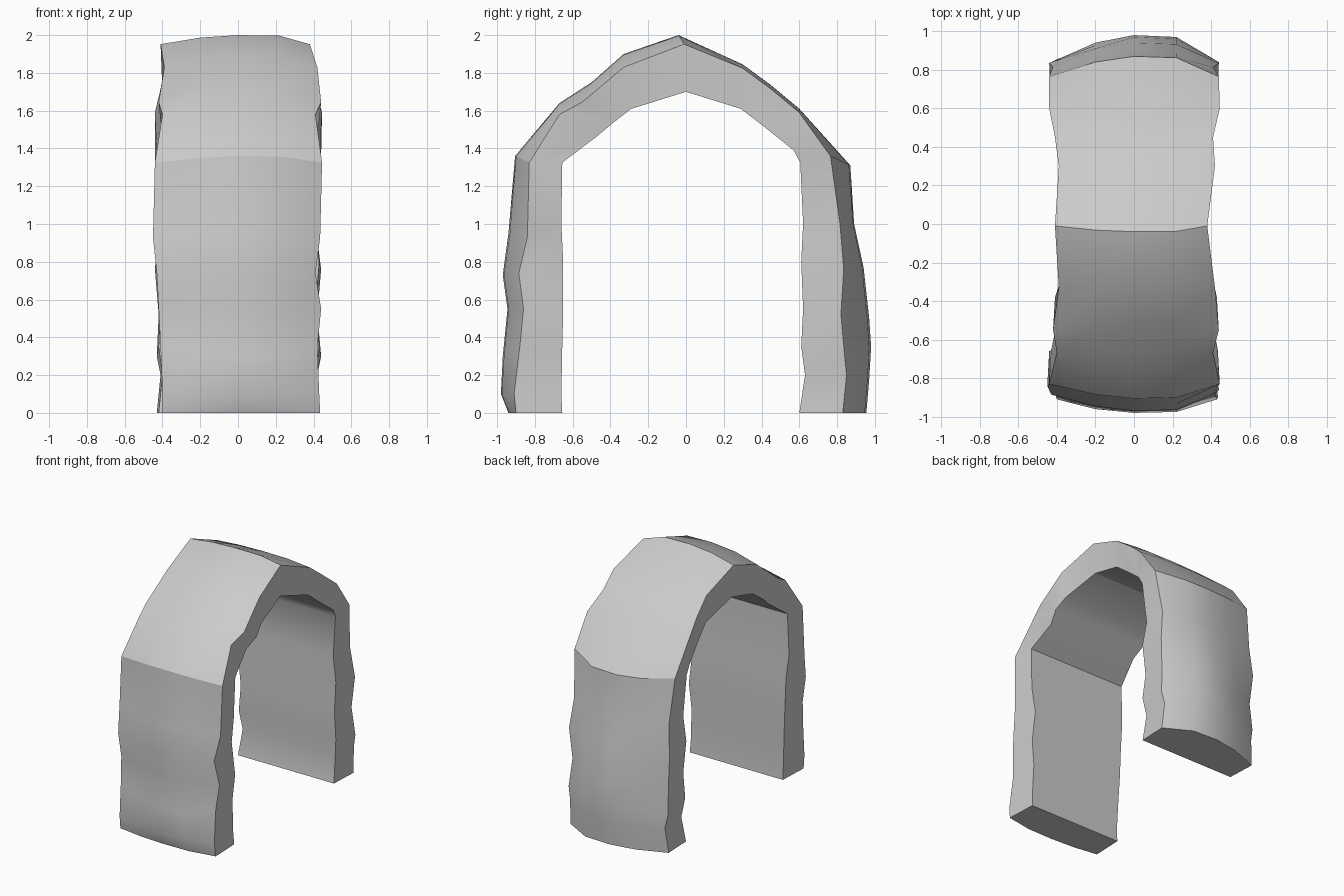
import bpy, bmesh
from mathutils import Vector

# Stations from front foot over the crown to back foot:
# (crown-line y, z, side-edge y, z, inner y, z)
STATIONS = [
    (-.94, 0, -.90, 0, -.655, 0),
    (-.98, .10, -.91, .10, -.66, .10),
    (-.97, .30, -.88, .35, -.655, .35),
    (-.945, .55, -.86, .55, -.65, .55),
    (-.97, .73, -.885, .74, -.65, .80),
    (-.94, .95, -.84, .93, -.66, 1.0),
    (-.905, 1.36, -.83, 1.325, -.655, 1.325),
    (-.67, 1.64, -.67, 1.58, -.47, 1.465),
    (-.50, 1.75, -.55, 1.645, -.38, 1.54),
    (-.33, 1.90, -.33, 1.83, -.29, 1.61),
    (-.04, 2.0, -.01, 1.952, 0, 1.70),
    (.30, 1.845, .30, 1.825, .29, 1.61),
    (.45, 1.735, .45, 1.715, .42, 1.51),
    (.60, 1.61, .60, 1.59, .57, 1.39),
    (.87, 1.31, .765, 1.36, .605, 1.325),
    (.89, 1.0, .815, 1.0, .62, 1.0),
    (.94, .77, .835, .76, .61, .80),
    (.97, .50, .82, .52, .62, .55),
    (.98, .35, .84, .30, .61, .35),
    (.97, .18, .85, .20, .63, .20),
    (.955, 0, .83, 0, .60, 0),
]
LEFT = [.40, .40, .41, .42, .43, .45, .44, .40, .42, .39, .41,
        .39, .41, .44, .44, .42, .44, .42, .43, .41, .43]
RIGHT = [.435, .43, .42, .44, .41, .435, .445, .41, .44, .42, .38,
         .42, .41, .445, .44, .41, .44, .42, .44, .42, .43]
BULGE = (0, .72, 1, .93, 0)

# Curved shell: five outer points and two inner points per ring
bm = bmesh.new()
rings = []
for (my, mz, ey, ez, iy, iz), l, r in zip(STATIONS, LEFT, RIGHT):
    mid, edge = Vector((0, my, mz)), Vector((0, ey, ez))
    ring = []
    for x, b in zip((-l, -.2, 0, .22, r), BULGE):
        p = edge.lerp(mid, b)
        ring.append(bm.verts.new((x, p.y, p.z)))
    ring.append(bm.verts.new((r - .01, iy, iz)))
    ring.append(bm.verts.new((-l + .01, iy, iz)))
    rings.append(ring)
for a, b in zip(rings, rings[1:]):
    for i in range(7):
        j = (i + 1) % 7
        bm.faces.new((a[i], a[j], b[j], b[i]))

# Flat soles of both legs
bm.faces.new(rings[0])
bm.faces.new(rings[-1])
bmesh.ops.recalc_face_normals(bm, faces=bm.faces[:])

mesh = bpy.data.meshes.new("stone_arch")
bm.to_mesh(mesh)
bm.free()
arch = bpy.data.objects.new("stone_arch", mesh)
bpy.context.collection.objects.link(arch)
bpy.context.view_layer.objects.active = arch
arch.select_set(True)
bpy.ops.object.shade_smooth_by_angle(angle=.52)
